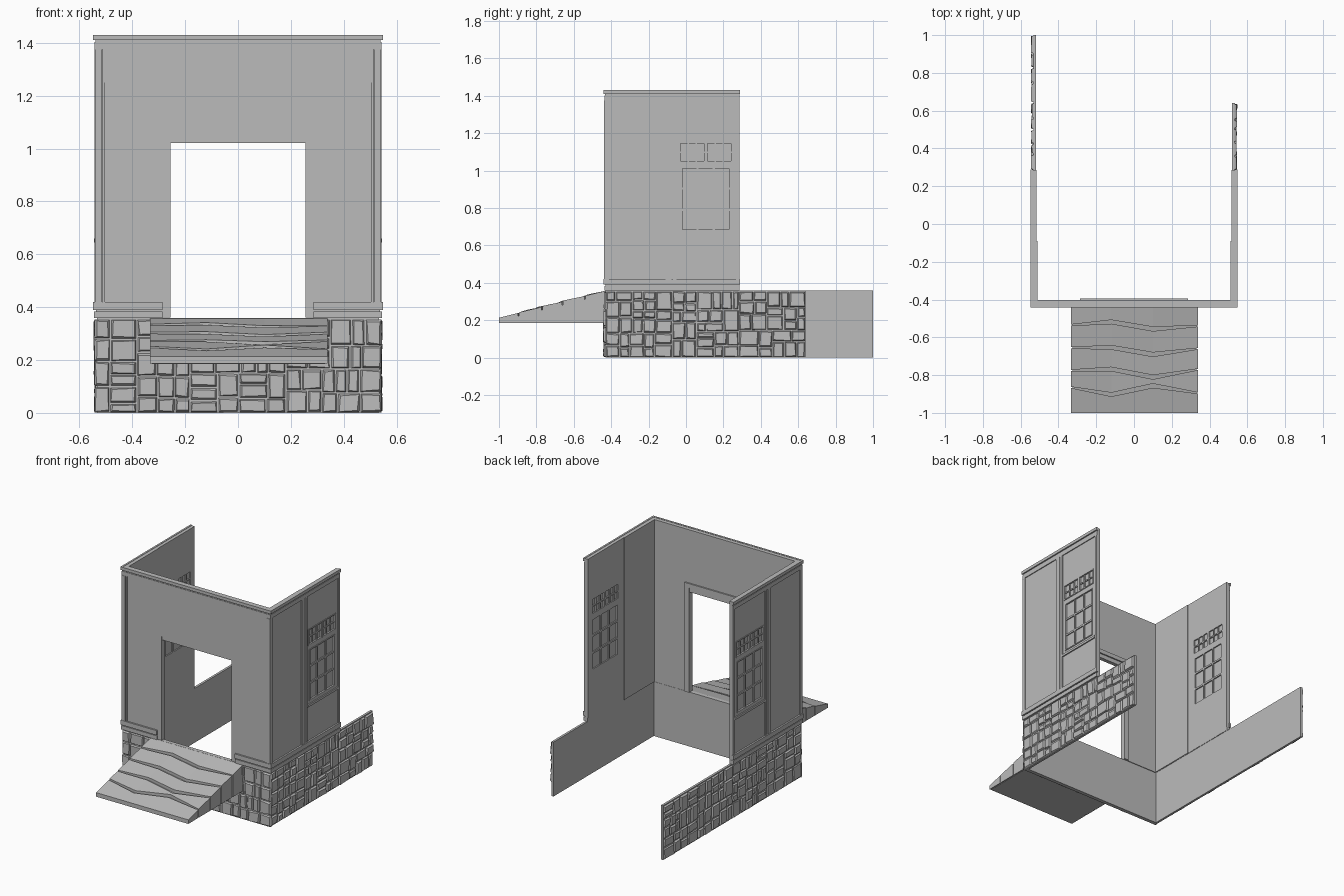
import bpy, bmesh, random
from mathutils import Vector

if "Cube" in bpy.data.objects:
    bpy.data.objects.remove(bpy.data.objects["Cube"])

random.seed(7)
grey = bpy.data.materials.new("plain_grey")
grey.diffuse_color = (0.5, 0.5, 0.5, 1)
grey.use_nodes = True
grey.node_tree.nodes["Principled BSDF"].inputs["Base Color"].default_value = grey.diffuse_color


def make(name, bm):
    """Turn a bmesh into a named object."""
    bmesh.ops.recalc_face_normals(bm, faces=bm.faces)
    me = bpy.data.meshes.new(name)
    bm.to_mesh(me)
    bm.free()
    me.materials.append(grey)
    ob = bpy.data.objects.new(name, me)
    bpy.context.collection.objects.link(ob)
    return ob


def add_hull(bm, bottom, top):
    """Closed solid joining two outlines with the same number of points."""
    a = [bm.verts.new(p) for p in bottom]
    b = [bm.verts.new(p) for p in top]
    n = len(a)
    bm.faces.new(a[::-1])
    bm.faces.new(b)
    for i in range(n):
        j = (i + 1) % n
        bm.faces.new((a[i], a[j], b[j], b[i]))


def add_box(bm, x0, x1, y0, y1, z0, z1):
    ring = [(x0, y0), (x1, y0), (x1, y1), (x0, y1)]
    add_hull(bm, [(x, y, z0) for x, y in ring], [(x, y, z1) for x, y in ring])


def boxes(name, items, sx=1):
    bm = bmesh.new()
    for x0, x1, y0, y1, z0, z1 in items:
        xa, xb = sorted((sx * x0, sx * x1))
        add_box(bm, xa, xb, y0, y1, z0, z1)
    return make(name, bm)


def split(u0, u1, z0, z1, out):
    """Divide a rectangle into uneven stones."""
    w, h = u1 - u0, z1 - z0
    if w < 0.12 and h < 0.085 or (w < 0.09 and h < 0.12):
        out.append((u0, u1, z0, z1))
        return
    t = random.uniform(0.35, 0.65)
    if w > h * random.uniform(0.8, 1.5):
        m = u0 + w * t
        split(u0, m, z0, z1, out)
        split(m, u1, z0, z1, out)
    else:
        m = z0 + h * t
        split(u0, u1, z0, m, out)
        split(u0, u1, m, z1, out)


def stonework(name, u0, u1, place):
    """Chipped stones; place(u, z, depth) gives the position on the wall."""
    bm = bmesh.new()
    cells = []
    n = max(1, round((u1 - u0) / 0.36))
    for i in range(n):
        split(u0 + (u1 - u0) * i / n, u0 + (u1 - u0) * (i + 1) / n, 0, 0.355, cells)
    r = random.uniform
    for a, b, c, d in cells:
        g = 0.002
        base = [(a + g, c + g), (b - g, c + g), (b - g, d - g), (a + g, d - g)]
        mu, mz = (a + b) / 2, (c + d) / 2
        low, high = [], []
        depth = r(0.006, 0.011)
        for u, z in base:
            low.append(place(u, z, -0.003))
            iu = u + (0.003 + r(0, 0.007)) * (1 if u < mu else -1)
            iz = z + (0.003 + r(0, 0.007)) * (1 if z < mz else -1)
            high.append(place(iu, iz, depth + r(-0.002, 0.003)))
        add_hull(bm, low, high)
    make(name, bm)


# Stone foundation: three thin walls, the left one longer
boxes("foundation_front", [(-0.533, 0.533, -0.43, -0.405, 0, 0.358)])
stonework("front_stones", -0.545, 0.545, lambda u, z, d: (u, -0.43 - d, z))
for side, s, end in (("right", 1, 0.64), ("left", -1, 1.0)):
    boxes(side + "_foundation", [(0.518, 0.533, -0.405, end, 0, 0.358)], s)
    stonework(side + "_stones", -0.43, end,
              lambda u, z, d, s=s: (s * (0.533 + d), u, z))

# Front wall with doorway
bm = bmesh.new()
out = [(-0.515, 0.36), (-0.255, 0.36), (-0.255, 1.045), (0.255, 1.045),
       (0.255, 0.36), (0.515, 0.36), (0.515, 1.428), (-0.515, 1.428)]
add_hull(bm, [(x, -0.43, z) for x, z in out], [(x, -0.403, z) for x, z in out])
make("front_wall", bm)

# Door lintel and inner casing
boxes("door_lintel", [(-0.255, 0.255, -0.425, -0.4, 1.02, 1.047)])
casing = [(s * 0.255 if s > 0 else -0.287, 0.287 if s > 0 else -0.255,
           -0.404, -0.394, 0.36, 1.05) for s in (1, -1)]
boxes("door_casing", casing + [(-0.287, 0.287, -0.404, -0.394, 1.05, 1.078)])

# Front trim
boxes("frieze_panel", [(-0.503, 0.503, -0.434, -0.429, 1.25, 1.378)])
for side, s in (("right", 1), ("left", -1)):
    boxes(side + "_front_corner_post", [
        (0.503, 0.512, -0.436, -0.428, 0.42, 1.375),
        (0.515, 0.541, -0.439, -0.428, 0.42, 1.375)], s)
    boxes(side + "_front_base_trim", [
        (0.285, 0.545, -0.437, -0.428, 0.358, 0.384),
        (0.285, 0.548, -0.441, -0.428, 0.39, 0.42)], s)
boxes("front_cornice", [
    (-0.543, 0.543, -0.437, -0.428, 1.375, 1.402),
    (-0.539, 0.539, -0.434, -0.428, 1.402, 1.41),
    (-0.548, 0.548, -0.441, -0.428, 1.41, 1.43)])


def panes(y0, y1, z0, z1, cols, rows, bar):
    """Rectangles of glass inside a window."""
    w, h = (y1 - y0 + bar) / cols, (z1 - z0 + bar) / rows
    return [(y0 + i * w, y0 + (i + 1) * w - bar, z0 + j * h, z0 + (j + 1) * h - bar)
            for i in range(cols) for j in range(rows)]


glass = (panes(-0.02, 0.23, 0.685, 1.01, 3, 3, 0.012)
         + panes(-0.03, 0.097, 1.052, 1.145, 3, 2, 0.008)
         + panes(0.115, 0.24, 1.052, 1.145, 3, 2, 0.008))

for side, s in (("right", 1), ("left", -1)):
    # Side wall with sunken panes on both faces
    wall = boxes(side + "_wall", [(0.515, 0.537, -0.43, 0.285, 0.36, 1.428)], s)
    cut = [(x0, x1, a, b, c, d) for a, b, c, d in glass
           for x0, x1 in ((0.50, 0.523), (0.530, 0.56))]
    cutter = boxes(side + "_pane_cutter", cut, s)
    cutter.hide_render = True
    cutter.hide_viewport = True
    mod = wall.modifiers.new("panes", "BOOLEAN")
    mod.operation = "DIFFERENCE"
    mod.solver = "EXACT"
    mod.object = cutter

    # Inner lining of the front half
    boxes(side + "_inner_lining", [(0.512, 0.516, -0.404, -0.09, 0.36, 1.428)], s)

    # Upright posts
    boxes(side + "_posts", [
        (0.536, 0.543, y0, y1, 0.42, 1.375) for y0, y1 in
        ((-0.43, -0.412), (-0.11, -0.078), (-0.070, -0.05), (0.268, 0.285))], s)

    # Window sill and slim surrounds
    boxes(side + "_sill", [(0.536, 0.545, -0.05, 0.268, 0.645, 0.66)], s)
    edges = []
    for a, b, c, d in ((-0.02, 0.23, 0.685, 1.01), (-0.03, 0.097, 1.052, 1.145),
                       (0.115, 0.24, 1.052, 1.145)):
        t = 0.007
        edges += [(0.536, 0.541, a - t, a, c - t, d + t),
                  (0.536, 0.541, b, b + t, c - t, d + t),
                  (0.536, 0.541, a, b, c - t, c), (0.536, 0.541, a, b, d, d + t)]
    boxes(side + "_window_surround", edges, s)

    # Base trim and cornice
    boxes(side + "_base_trim", [(0.516, 0.545, -0.428, 0.286, 0.358, 0.384),
                                (0.536, 0.548, -0.428, 0.288, 0.39, 0.42)], s)
    boxes(side + "_cornice", [(0.536, 0.543, -0.428, 0.286, 1.375, 1.402),
                              (0.536, 0.539, -0.428, 0.286, 1.402, 1.41),
                              (0.536, 0.548, -0.428, 0.288, 1.41, 1.43)], s)

# Entrance ramp: a sloped core under five cracked slabs
def slope(y):
    return 0.213 + 0.253 * (y + 1)


bm = bmesh.new()
side_shape = [(-0.99, 0.184), (-0.43, 0.184), (-0.43, 0.34), (-0.99, 0.2)]
add_hull(bm, [(-0.325, y, z) for y, z in side_shape],
         [(0.33, y, z) for y, z in side_shape])
make("ramp_core", bm)

xs = (-0.333, -0.12, 0.1, 0.338)
cracks = [(-1.0,) * 4, (-0.865, -0.905, -0.855, -0.895), (-0.775, -0.77, -0.81, -0.77),
          (-0.655, -0.655, -0.69, -0.66), (-0.535, -0.52, -0.555, -0.54), (-0.43,) * 4]
for k in range(5):
    bm = bmesh.new()
    gap_f = (0.003, 0.012, 0.01, 0.003) if k else (0,) * 4
    gap_b = (0.003, 0.008, 0.012, 0.003) if k < 4 else (0,) * 4
    front = [(x, y + g) for x, y, g in zip(xs, cracks[k], gap_f)]
    back = [(x, y - g) for x, y, g in zip(xs, cracks[k + 1], gap_b)]
    # One sloped strip per pair of neighbouring outline points
    rings = []
    for i in range(4):
        (x, yf), (_, yb) = front[i], back[i]
        lift = random.uniform(0, 0.006) if k else 0
        rings.append([bm.verts.new(p) for p in (
            (x, yf, 0.186), (x, yb, 0.186), (x, yb, slope(yb)),
            (x, yf, slope(yf) + lift))])
    for a, b in zip(rings, rings[1:]):
        for i in range(4):
            j = (i + 1) % 4
            bm.faces.new((a[i], a[j], b[j], b[i]))
    bm.faces.new(rings[0])
    bm.faces.new(rings[-1])
    make("ramp_slab_%d" % (k + 1), bm)
